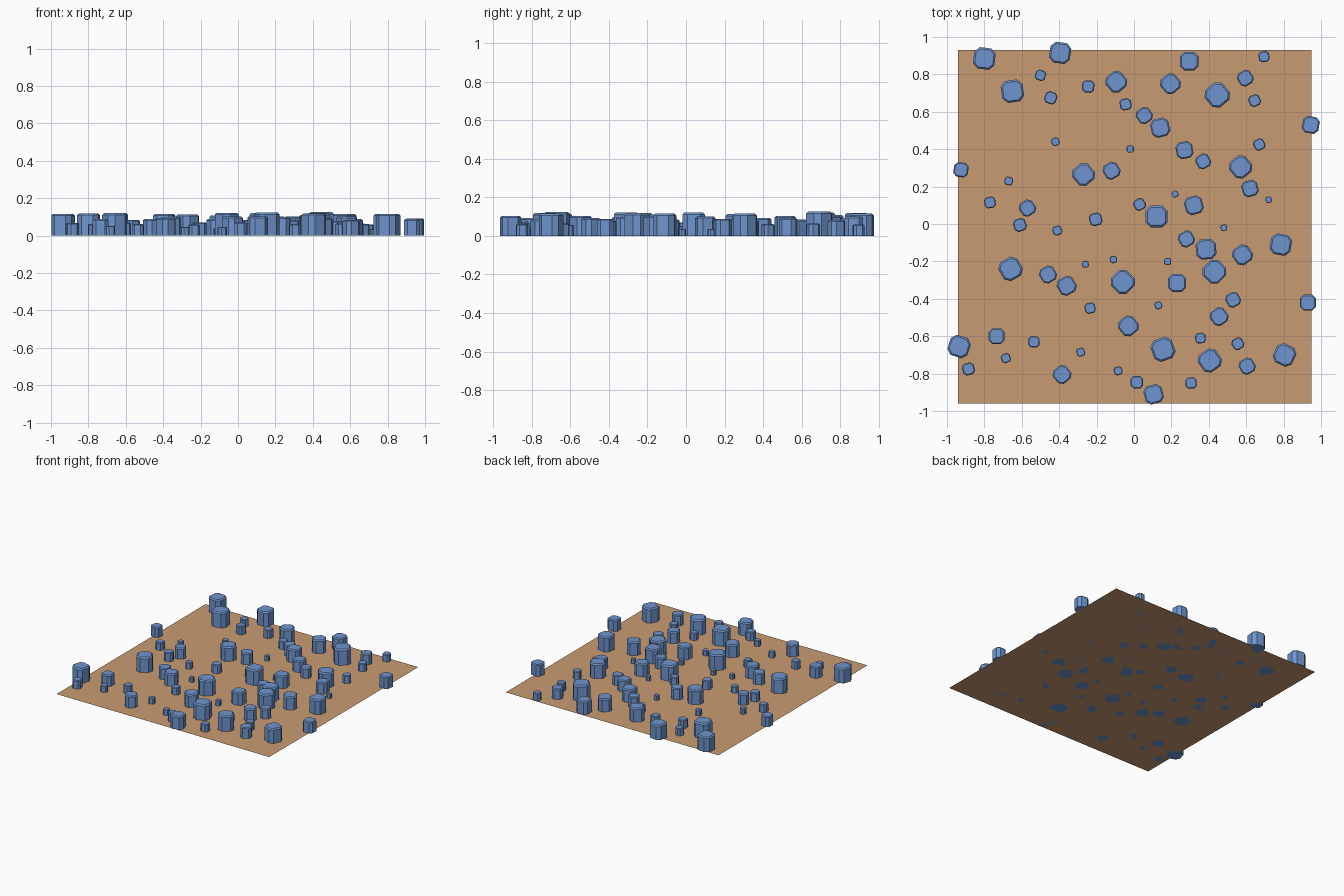
import bpy, bmesh
from math import radians
from mathutils import Matrix


def material(name, rgb):
    m = bpy.data.materials.new(name)
    m.diffuse_color = (*rgb, 1)
    return m


def finish(bm, name, mat):
    bmesh.ops.recalc_face_normals(bm, faces=bm.faces)
    me = bpy.data.meshes.new(name)
    bm.to_mesh(me)
    bm.free()
    me.materials.append(mat)
    ob = bpy.data.objects.new(name, me)
    bpy.context.collection.objects.link(ob)
    return ob


def block_mesh():
    """Unit block on z = 0: chamfered upright edges, thin chamfer round the top."""
    bm = bmesh.new()
    bmesh.ops.create_cube(bm, size=1, matrix=Matrix.Translation((0, 0, 0.5)))
    upright = [e for e in bm.edges if abs(e.verts[0].co.z - e.verts[1].co.z) > 0.5]
    bmesh.ops.bevel(bm, geom=upright, offset=0.23, segments=1, affect='EDGES', profile=0.5)
    rim = [e for e in bm.edges if all(v.co.z > 0.99 for v in e.verts)]
    bmesh.ops.bevel(bm, geom=rim, offset=0.08, segments=1, affect='EDGES', profile=0.5)
    me = bpy.data.meshes.new("block_shape")
    bm.to_mesh(me)
    bm.free()
    return me


blue = material("block_blue", (0.16, 0.30, 0.62))
tan = material("ground_tan", (0.58, 0.33, 0.17))

# ground sheet
bm = bmesh.new()
bm.faces.new([bm.verts.new(p) for p in
              ((-0.94, -0.96, 0), (0.95, -0.96, 0), (0.95, 0.93, 0), (-0.94, 0.93, 0))])
finish(bm, "ground_sheet", tan)

# scattered blocks: x, y, width, turn in degrees
large = [(-.80, .885, .115, -7), (-.395, .915, .112, -8), (-.65, .71, .118, 8),
         (-.095, .76, .105, 40), (.195, .75, .10, 40), (.295, .87, .098, 0),
         (.445, .69, .122, 40), (.14, .515, .10, 15), (.57, .305, .112, 40),
         (-.27, .265, .11, 40), (.12, .04, .117, 0), (.32, .10, .097, 15),
         (.385, -.135, .108, 5), (.58, -.165, .10, 35), (.43, -.255, .116, 45),
         (.785, -.11, .112, -10), (-.66, -.24, .116, 30), (-.06, -.31, .118, 45),
         (-.03, -.545, .10, 40), (-.935, -.655, .113, -18), (.155, -.67, .12, 20),
         (.105, -.91, .10, 15), (.405, -.73, .115, 35), (.805, -.70, .112, -25)]
medium = [(.595, .78, .08, 30), (.055, .58, .082, 35), (.27, .395, .09, 10),
          (.37, .335, .076, 30), (.62, .19, .086, 15), (.945, .53, .09, -10),
          (-.12, .285, .086, 30), (-.925, .29, .078, -8), (-.57, .085, .082, 35),
          (-.61, -.005, .068, 20), (-.205, .025, .068, 15), (.28, -.08, .082, 30),
          (-.46, -.27, .086, 30), (-.36, -.33, .096, 30), (.23, -.315, .096, 0),
          (.53, -.405, .076, 30), (.455, -.495, .09, 35), (.93, -.42, .086, 0),
          (-.735, -.60, .085, 0), (-.385, -.805, .09, 40), (.605, -.76, .082, 30),
          (-.885, -.775, .065, 15), (.015, -.845, .067, 0)]
small = [(-.50, .795, .056, -20), (-.445, .675, .065, -20), (-.245, .735, .065, -5),
         (-.045, .64, .062, 10), (.695, .895, .057, 10), (.645, .66, .062, 25),
         (.67, .425, .06, 30), (.72, .13, .034, 20), (-.02, .40, .038, 0),
         (-.42, .44, .043, 25), (-.67, .23, .045, -10), (-.77, .115, .06, 10),
         (-.41, -.035, .05, 20), (.03, .105, .062, 30), (.22, .16, .035, 30),
         (.48, -.02, .035, 20), (.18, -.20, .038, 0), (-.11, -.19, .038, 10),
         (-.26, -.215, .036, 10), (.13, -.435, .04, 20), (-.235, -.45, .057, 10),
         (-.535, -.63, .06, -5), (-.685, -.717, .05, 20), (-.285, -.685, .045, 20),
         (-.085, -.785, .045, 20), (.305, -.85, .06, 5), (.355, -.61, .056, 5),
         (.555, -.64, .062, 30)]

shape = block_mesh()
for name, spots in (("large_blocks", large), ("medium_blocks", medium), ("small_blocks", small)):
    bm = bmesh.new()
    for x, y, w, turn in spots:
        first = len(bm.verts)
        bm.from_mesh(shape)
        bm.verts.ensure_lookup_table()
        place = (Matrix.Translation((x, y, 0)) @ Matrix.Rotation(radians(turn), 4, 'Z')
                 @ Matrix.Diagonal((w, w, w * 1.03, 1)))
        bmesh.ops.transform(bm, matrix=place, verts=bm.verts[first:])
    finish(bm, name, blue)
bpy.data.meshes.remove(shape)
